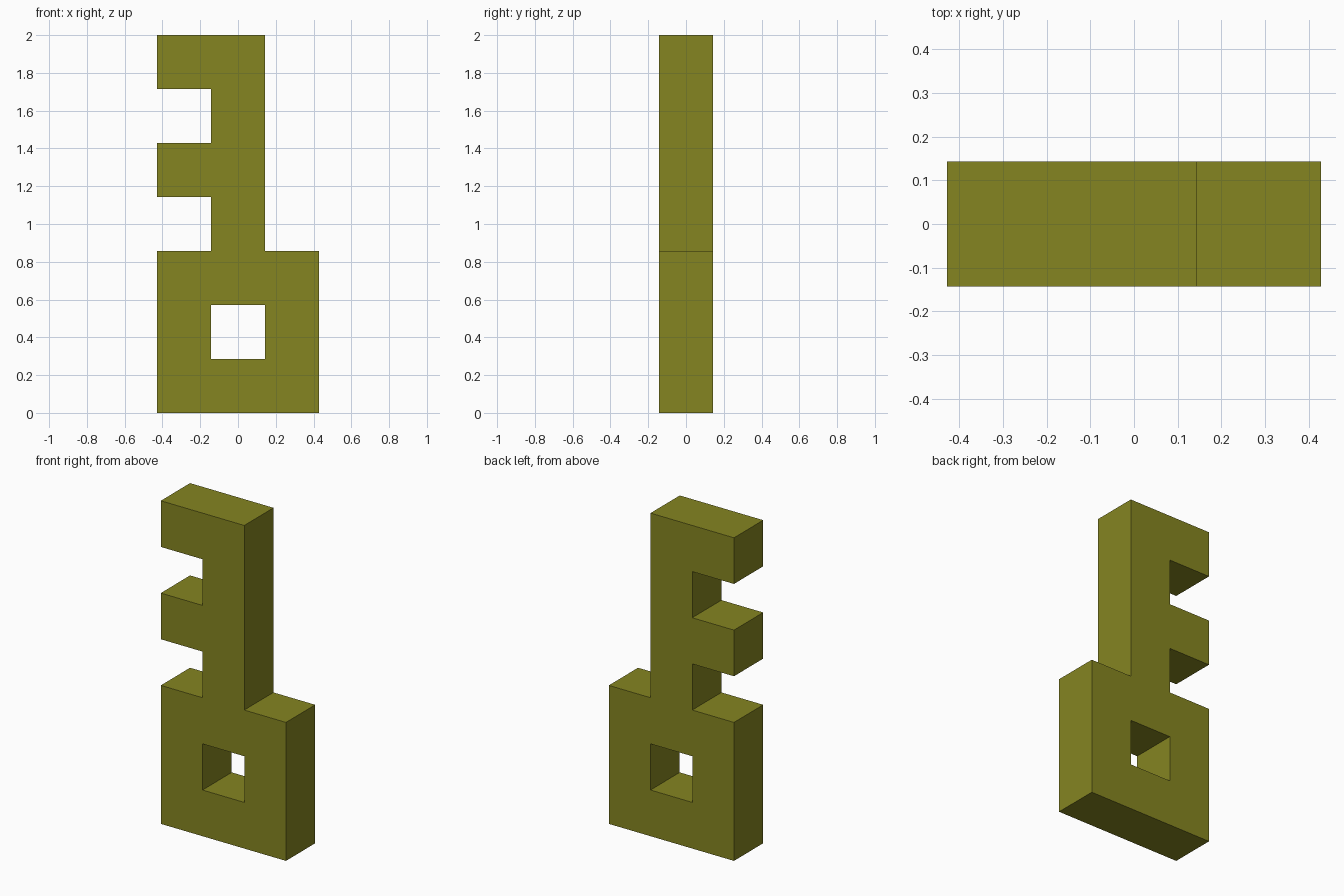
import bpy, math

if "Cube" in bpy.data.objects:
    bpy.data.objects.remove(bpy.data.objects["Cube"])

U = 2 / 7  # the key is laid out on a 3 x 7 grid of square units

# Outline in grid units: bow at the bottom, shaft, two teeth on the left
outline = [(-1.5, 0), (1.5, 0), (1.5, 3), (0.5, 3), (0.5, 7), (-1.5, 7),
           (-1.5, 6), (-0.5, 6), (-0.5, 5), (-1.5, 5), (-1.5, 4),
           (-0.5, 4), (-0.5, 3), (-1.5, 3)]
# Square hole through the bow
hole = [(-0.5, 1), (-0.5, 2), (0.5, 2), (0.5, 1)]

curve = bpy.data.curves.new("key", 'CURVE')
curve.dimensions = '2D'
curve.fill_mode = 'BOTH'
curve.extrude = U / 2


def add_loop(points):
    spline = curve.splines.new('POLY')
    spline.points.add(len(points) - 1)
    for p, (x, z) in zip(spline.points, points):
        p.co = (x * U, z * U, 0, 1)
    spline.use_cyclic_u = True


add_loop(outline)
add_loop(hole)

# Stand the key upright, facing -y
key = bpy.data.objects.new("key", curve)
bpy.context.collection.objects.link(key)
key.rotation_euler.x = math.pi / 2
bpy.context.view_layer.objects.active = key
key.select_set(True)
bpy.ops.object.convert(target='MESH')
bpy.ops.object.transform_apply(location=False, rotation=True, scale=False)

# Weld caps to walls and make normals point outward
bpy.ops.object.mode_set(mode='EDIT')
bpy.ops.mesh.select_all(action='SELECT')
bpy.ops.mesh.remove_doubles(threshold=0.0005)
bpy.ops.mesh.normals_make_consistent(inside=False)
bpy.ops.object.mode_set(mode='OBJECT')
bpy.ops.object.shade_flat()

# Olive paint
olive = bpy.data.materials.new("olive")
olive.diffuse_color = (0.235, 0.235, 0.0152, 1)
olive.use_nodes = True
olive.node_tree.nodes["Principled BSDF"].inputs["Base Color"].default_value = olive.diffuse_color
key.data.materials.clear()
key.data.materials.append(olive)
